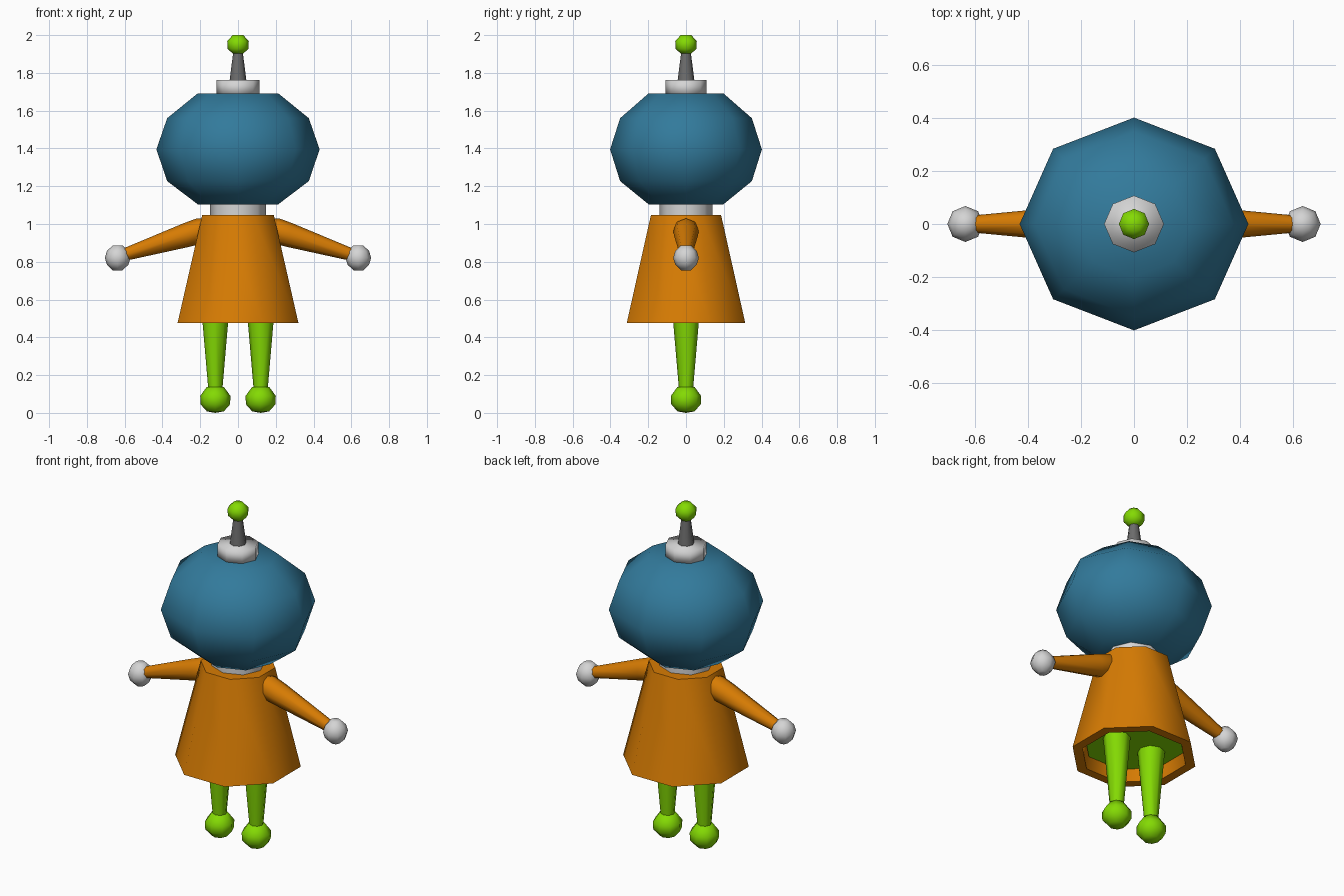
import bpy, bmesh, math
from mathutils import Matrix, Vector

if "Cube" in bpy.data.objects:
    bpy.data.objects.remove(bpy.data.objects["Cube"])


def mat(name, rgb):
    m = bpy.data.materials.new(name)
    m.diffuse_color = (*rgb, 1)
    m.use_nodes = True
    m.node_tree.nodes["Principled BSDF"].inputs["Base Color"].default_value = m.diffuse_color
    return m


BLUE = mat("teal blue", (0.032, 0.195, 0.33))
ORANGE = mat("orange", (0.68, 0.2, 0.001))
GREEN = mat("lime green", (0.23, 0.70, 0.001))
WHITE = mat("light grey", (0.66, 0.66, 0.66))
GREY = mat("dark grey", (0.15, 0.15, 0.15))


def lathe(name, profile, material, depth=1.0, xform=Matrix(), sides=8, angle=60, phase=0.0):
    """Turn (radius, height) points into an eight-sided closed solid."""
    bm = bmesh.new()
    rings = []
    for r, z in profile:
        if r == 0:
            rings.append([bm.verts.new((0, 0, z))])
            continue
        turns = [math.tau * (i + phase) / sides for i in range(sides)]
        rings.append([bm.verts.new((r * math.cos(t), r * depth * math.sin(t), z))
                      for t in turns])
    for a, b in zip(rings, rings[1:]):
        for i in range(sides):
            j = (i + 1) % sides
            quad = [a[i % len(a)], a[j % len(a)], b[j % len(b)], b[i % len(b)]]
            bm.faces.new(list(dict.fromkeys(quad)))
    for end in (rings[0], rings[-1]):
        if len(end) > 1:
            bm.faces.new(end)
    bm.transform(xform)
    bmesh.ops.recalc_face_normals(bm, faces=bm.faces)
    me = bpy.data.meshes.new(name)
    bm.to_mesh(me)
    bm.free()
    me.materials.append(material)
    ob = bpy.data.objects.new(name, me)
    bpy.context.collection.objects.link(ob)
    bpy.ops.object.select_all(action='DESELECT')
    ob.select_set(True)
    bpy.context.view_layer.objects.active = ob
    bpy.ops.object.shade_smooth_by_angle(angle=math.radians(angle))
    return ob


# Head, neck and antenna
lathe("head", [(0.21, 1.102), (0.375, 1.227), (0.432, 1.395), (0.375, 1.56), (0.215, 1.69)],
      BLUE, 0.93)
lathe("neck", [(0.147, 1.03), (0.147, 1.12)], WHITE, 0.95)
lathe("antenna_base", [(0.113, 1.68), (0.113, 1.762)], WHITE, 0.95, angle=120)
lathe("antenna_rod", [(0.045, 1.755), (0.024, 1.92)], GREY)
lathe("antenna_ball", [(0.028, 1.902), (0.055, 1.928), (0.057, 1.968), (0.028, 2.0)], GREEN)

# Coat with a thick hem and hollow underside, closed by the green hips
lathe("coat", [(0.205, 1.048), (0.346, 0.477), (0.29, 0.477), (0.278, 0.56)],
      ORANGE, 0.98, phase=0.5)
lathe("hips", [(0.276, 0.548), (0.276, 0.557)], GREEN, 0.98, phase=0.5)

# Arms and legs, repeated on both sides
for side, s in (("right", 1), ("left", -1)):
    mirror = Matrix.Scale(s, 4, Vector((1, 0, 0)))
    leg = mirror @ Matrix.Translation((0.12, 0, 0))
    lathe(side + "_leg", [(0.036, 0.11), (0.074, 0.552)], GREEN, 1, leg)
    lathe(side + "_foot", [(0, 0), (0.045, 0.008), (0.078, 0.045), (0.08, 0.09),
                           (0.045, 0.138)], GREEN, 1, leg)

    shoulder, wrist = Vector((0.15, 0, 0.98)), Vector((0.60, 0, 0.838))
    turn = (wrist - shoulder).to_track_quat('Z', 'Y').to_matrix().to_4x4()
    lathe(side + "_arm", [(0.045, -0.02), (0.068, 0.05), (0.064, 0.13),
                          (0.033, (wrist - shoulder).length)],
          ORANGE, 1, mirror @ Matrix.Translation(shoulder) @ turn)
    lathe(side + "_hand", [(0.026, -0.066), (0.057, -0.036), (0.068, 0), (0.057, 0.036),
                           (0.026, 0.066)],
          WHITE, 1, mirror @ Matrix.Translation((0.637, 0, 0.821)))
